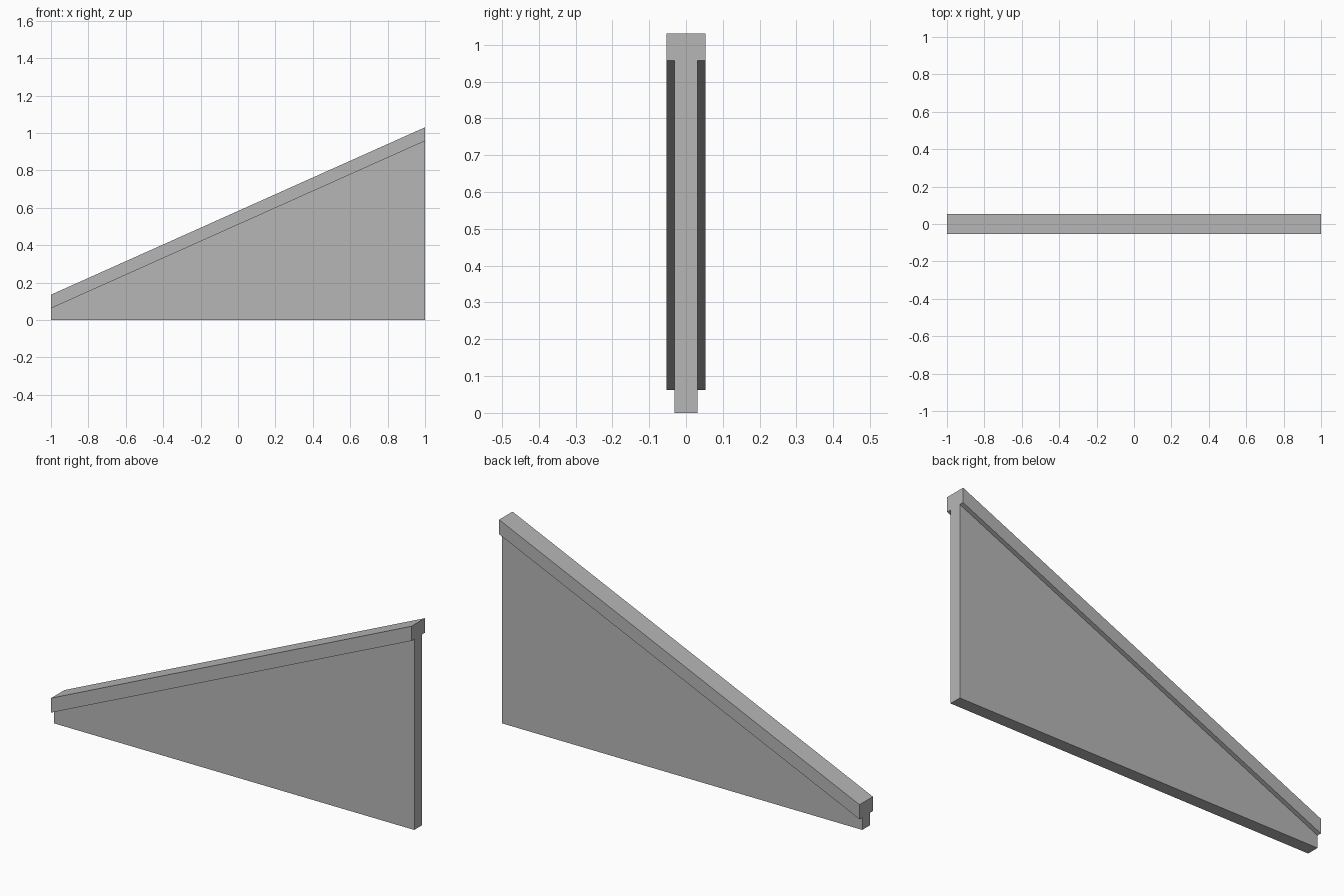
import bpy
import bmesh

cube = bpy.data.objects.get("Cube")
if cube:
    bpy.data.objects.remove(cube, do_unlink=True)

HALF_LENGTH = 1.0
WALL = 0.031       # half thickness of the wall
COPING = 0.053     # half thickness of the coping
COPING_HEIGHT = 0.073
LOW_TOP, HIGH_TOP = 0.135, 1.03

# Plain grey material
grey = bpy.data.materials.new("plain_grey")
grey.use_nodes = True
colour = (0.47, 0.47, 0.47, 1.0)
grey.diffuse_color = colour
grey.node_tree.nodes["Principled BSDF"].inputs["Base Color"].default_value = colour


def section(bm, x, top):
    """T-shaped section: a thin wall carrying a wider coping."""
    ledge = top - COPING_HEIGHT
    half = [(WALL, 0), (WALL, ledge), (COPING, ledge), (COPING, top)]
    outline = half + [(-y, z) for y, z in reversed(half)]
    return [bm.verts.new((x, y, z)) for y, z in outline]


# Sloped wall with coping, lofted between its two end sections
bm = bmesh.new()
low = section(bm, -HALF_LENGTH, LOW_TOP)
high = section(bm, HALF_LENGTH, HIGH_TOP)
for i in range(len(low)):
    j = (i + 1) % len(low)
    bm.faces.new((low[i], low[j], high[j], high[i]))
bm.faces.new(low[::-1])
bm.faces.new(high)
bmesh.ops.recalc_face_normals(bm, faces=bm.faces)

mesh = bpy.data.meshes.new("sloped_wall_with_coping")
bm.to_mesh(mesh)
bm.free()
mesh.materials.append(grey)
wall = bpy.data.objects.new("sloped_wall_with_coping", mesh)
bpy.context.collection.objects.link(wall)
